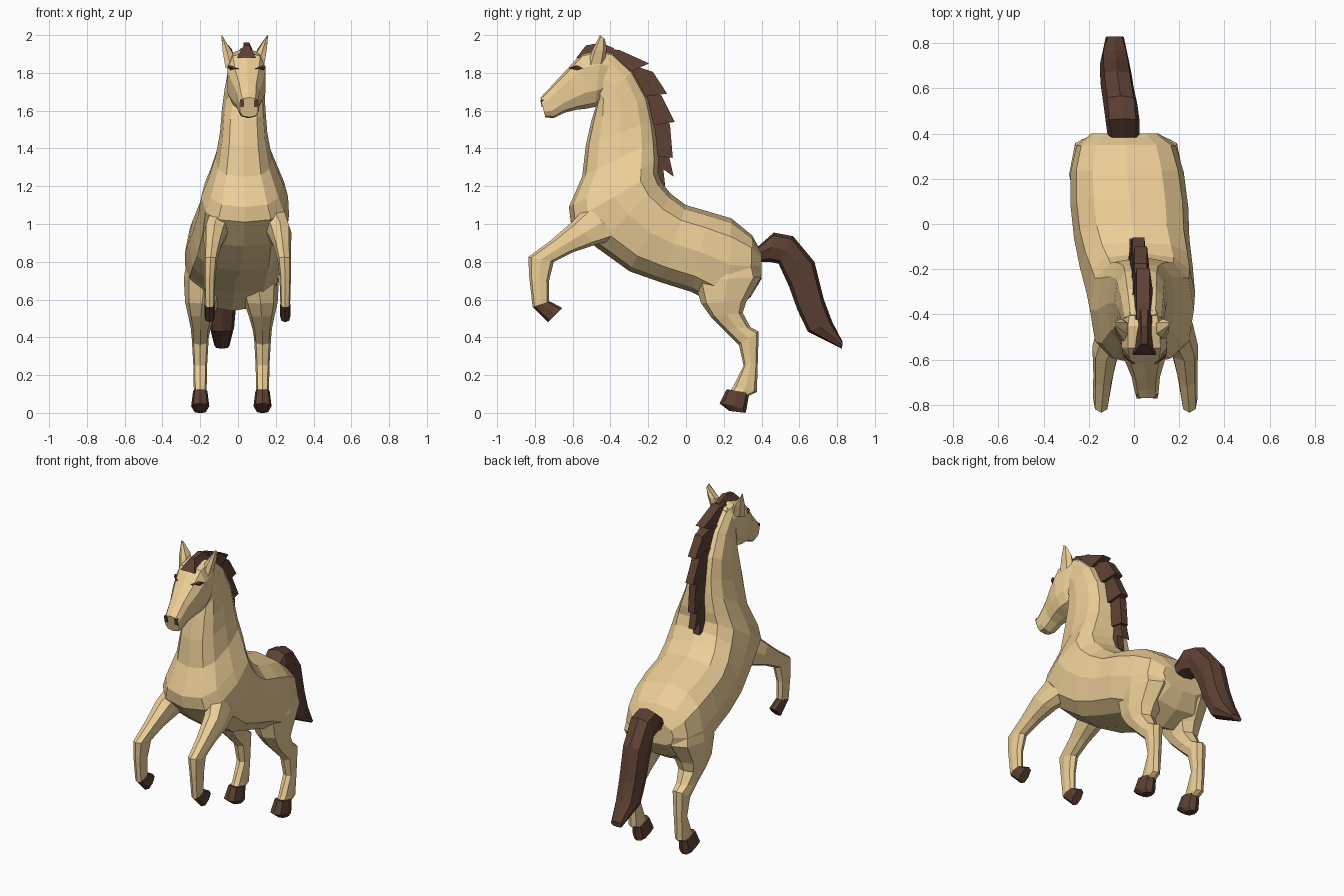
import bpy, bmesh, math


def material(name, rgb):
    m = bpy.data.materials.new(name)
    m.diffuse_color = (*rgb, 1)
    return m


COAT = material("tan coat", (0.84, 0.62, 0.31))
DARK = material("dark brown", (0.11, 0.052, 0.033))


def finish(name, bm, mat):
    bmesh.ops.recalc_face_normals(bm, faces=bm.faces)
    mesh = bpy.data.meshes.new(name)
    bm.to_mesh(mesh)
    bm.free()
    mesh.materials.append(mat)
    obj = bpy.data.objects.new(name, mesh)
    bpy.context.collection.objects.link(obj)
    return obj


def spow(v, e):
    return math.copysign(abs(v) ** e, v)


def loft(name, rings, mat, sides=8, mid_x=0, flip=1, e=0.78):
    """Skin over rings (y1, z1, y2, z2, half_width, x): two side-view edge points per ring."""
    bm = bmesh.new()
    loops = []
    for y1, z1, y2, z2, hw, x in rings:
        loop = []
        for i in range(sides):
            t = math.tau * i / sides
            c, s = spow(math.cos(t), e), spow(math.sin(t), e)
            loop.append(bm.verts.new((mid_x + flip * x + hw * s,
                                      (y1 + y2) / 2 + (y1 - y2) / 2 * c,
                                      (z1 + z2) / 2 + (z1 - z2) / 2 * c)))
        loops.append(loop)
    for a, b in zip(loops, loops[1:]):
        for i in range(sides):
            j = (i + 1) % sides
            bm.faces.new((a[i], a[j], b[j], b[i]))
    bm.faces.new(loops[0])
    bm.faces.new(loops[-1])
    return finish(name, bm, mat)


def slab(name, outline, x, hw, mat, tip=1.0):
    """Side-view outline (y, z) given width across x; all but the end points narrow by tip."""
    bm = bmesh.new()
    n = len(outline)
    widths = [hw if i in (0, n - 1) else hw * tip for i in range(n)]
    a, b = [[bm.verts.new((x + s * w, y, z)) for (y, z), w in zip(outline, widths)]
            for s in (-1, 1)]
    bm.faces.new(a)
    bm.faces.new(b)
    for i in range(n):
        j = (i + 1) % n
        bm.faces.new((a[i], a[j], b[j], b[i]))
    return finish(name, bm, mat)


# Trunk and neck, rump to poll
loft("body_and_neck", [
    (0.40, 0.85, 0.40, 0.71, 0.15, -0.04),
    (0.35, 0.94, 0.34, 0.61, 0.22, -0.035),
    (0.24, 1.03, 0.22, 0.54, 0.25, -0.03),
    (0.12, 1.065, 0.03, 0.64, 0.26, -0.02),
    (0.00, 1.10, -0.13, 0.69, 0.255, -0.01),
    (-0.08, 1.16, -0.30, 0.75, 0.25, 0.01),
    (-0.13, 1.22, -0.48, 0.88, 0.24, 0.03),
    (-0.15, 1.28, -0.61, 1.01, 0.23, 0.035),
    (-0.145, 1.34, -0.62, 1.09, 0.20, 0.035),
    (-0.155, 1.45, -0.55, 1.25, 0.15, 0.03),
    (-0.17, 1.55, -0.53, 1.42, 0.125, 0.03),
    (-0.20, 1.67, -0.50, 1.55, 0.115, 0.03),
    (-0.28, 1.81, -0.475, 1.63, 0.105, 0.035),
    (-0.40, 1.92, -0.47, 1.64, 0.09, 0.04)], COAT, 12, e=0.72)

# Head, poll to muzzle
loft("head", [
    (-0.38, 1.91, -0.45, 1.65, 0.085, 0.04),
    (-0.45, 1.93, -0.48, 1.62, 0.10, 0.042),
    (-0.55, 1.91, -0.53, 1.61, 0.105, 0.045),
    (-0.62, 1.83, -0.58, 1.605, 0.09, 0.048),
    (-0.69, 1.755, -0.64, 1.59, 0.065, 0.052),
    (-0.74, 1.70, -0.70, 1.56, 0.057, 0.055),
    (-0.77, 1.67, -0.745, 1.565, 0.05, 0.058)], COAT, 10, e=0.7)

# Ears, eyes and nostrils
for side, s in (("left", 1), ("right", -1)):
    loft(side + "_ear", [
        (-0.53, 1.82, -0.43, 1.85, 0.035, 0.07),
        (-0.50, 1.91, -0.42, 1.93, 0.027, 0.092),
        (-0.455, 2.0, -0.43, 1.98, 0.003, 0.12)], COAT, 6, 0.035, s)
    loft(side + "_eye", [
        (-0.58, 1.84, -0.54, 1.82, 0.012, 0.088),
        (-0.60, 1.835, -0.57, 1.81, 0.018, 0.072),
        (-0.62, 1.825, -0.60, 1.81, 0.008, 0.05)], DARK, 6, 0.047, s)
    slab(side + "_nostril", [(-0.772, 1.66), (-0.745, 1.66), (-0.745, 1.62), (-0.764, 1.62)],
         0.058 + s * 0.036, 0.01, DARK)

# Mane tufts from forelock to withers: outline, x, half width, ridge narrowing
mane = [
    ([(-0.58, 1.88), (-0.53, 1.945), (-0.45, 1.96), (-0.38, 1.93), (-0.42, 1.88)], 0.045, 0.05, 0.3),
    ([(-0.43, 1.86), (-0.42, 1.93), (-0.35, 1.92), (-0.195, 1.85), (-0.31, 1.80)], 0.04, 0.045, 0.65),
    ([(-0.34, 1.82), (-0.28, 1.84), (-0.175, 1.805), (-0.10, 1.69), (-0.25, 1.67)], 0.03, 0.043, 0.65),
    ([(-0.27, 1.70), (-0.22, 1.72), (-0.13, 1.68), (-0.06, 1.54), (-0.20, 1.52)], 0.02, 0.04, 0.65),
    ([(-0.21, 1.54), (-0.16, 1.56), (-0.085, 1.53), (-0.07, 1.35), (-0.18, 1.36)], 0.012, 0.036, 0.65),
    ([(-0.18, 1.36), (-0.13, 1.39), (-0.09, 1.36), (-0.065, 1.25), (-0.12, 1.29),
      (-0.11, 1.20), (-0.18, 1.22)], 0.005, 0.034, 0.7)]
for n, (outline, x, hw, tip) in enumerate(mane):
    slab(f"mane_tuft_{n + 1}", outline, x, hw, DARK, tip)

# Arched tail
loft("tail", [
    (0.38, 0.88, 0.38, 0.80, 0.07, -0.045),
    (0.465, 0.955, 0.44, 0.80, 0.075, -0.05),
    (0.567, 0.935, 0.49, 0.79, 0.075, -0.06),
    (0.68, 0.80, 0.545, 0.67, 0.072, -0.075),
    (0.73, 0.60, 0.59, 0.545, 0.07, -0.08),
    (0.775, 0.48, 0.645, 0.43, 0.065, -0.085),
    (0.83, 0.375, 0.825, 0.34, 0.04, -0.085)], DARK, 8, e=0.7)

# Legs and hooves, built once per side
for side, s in (("left", 1), ("right", -1)):
    loft(side + "_hind_leg", [
        (0.08, 0.86, 0.36, 0.84, 0.09, 0.14),
        (0.04, 0.70, 0.40, 0.72, 0.112, 0.14),
        (0.08, 0.58, 0.32, 0.59, 0.09, 0.155),
        (0.13, 0.51, 0.30, 0.53, 0.07, 0.16),
        (0.20, 0.44, 0.34, 0.455, 0.052, 0.163),
        (0.28, 0.36, 0.385, 0.43, 0.045, 0.165),
        (0.305, 0.25, 0.38, 0.27, 0.037, 0.165),
        (0.25, 0.14, 0.375, 0.11, 0.034, 0.165),
        (0.23, 0.11, 0.33, 0.09, 0.034, 0.165)], COAT, 8, -0.035, s)
    loft(side + "_hind_hoof", [
        (0.215, 0.125, 0.335, 0.105, 0.038, 0.165),
        (0.178, 0.05, 0.32, 0.02, 0.048, 0.165),
        (0.23, 0.01, 0.315, 0.0, 0.03, 0.165)], DARK, 8, -0.035, s)
    loft(side + "_front_leg", [
        (-0.52, 1.10, -0.36, 0.92, 0.08, 0.13),
        (-0.605, 1.01, -0.48, 0.89, 0.062, 0.172),
        (-0.72, 0.91, -0.60, 0.85, 0.045, 0.185),
        (-0.835, 0.825, -0.70, 0.80, 0.036, 0.195),
        (-0.83, 0.72, -0.725, 0.70, 0.03, 0.2),
        (-0.812, 0.56, -0.725, 0.585, 0.026, 0.2)], COAT, 8, 0.05, s)
    loft(side + "_front_hoof", [
        (-0.812, 0.562, -0.72, 0.59, 0.027, 0.2),
        (-0.73, 0.48, -0.655, 0.555, 0.028, 0.2)], DARK, 8, 0.05, s)
